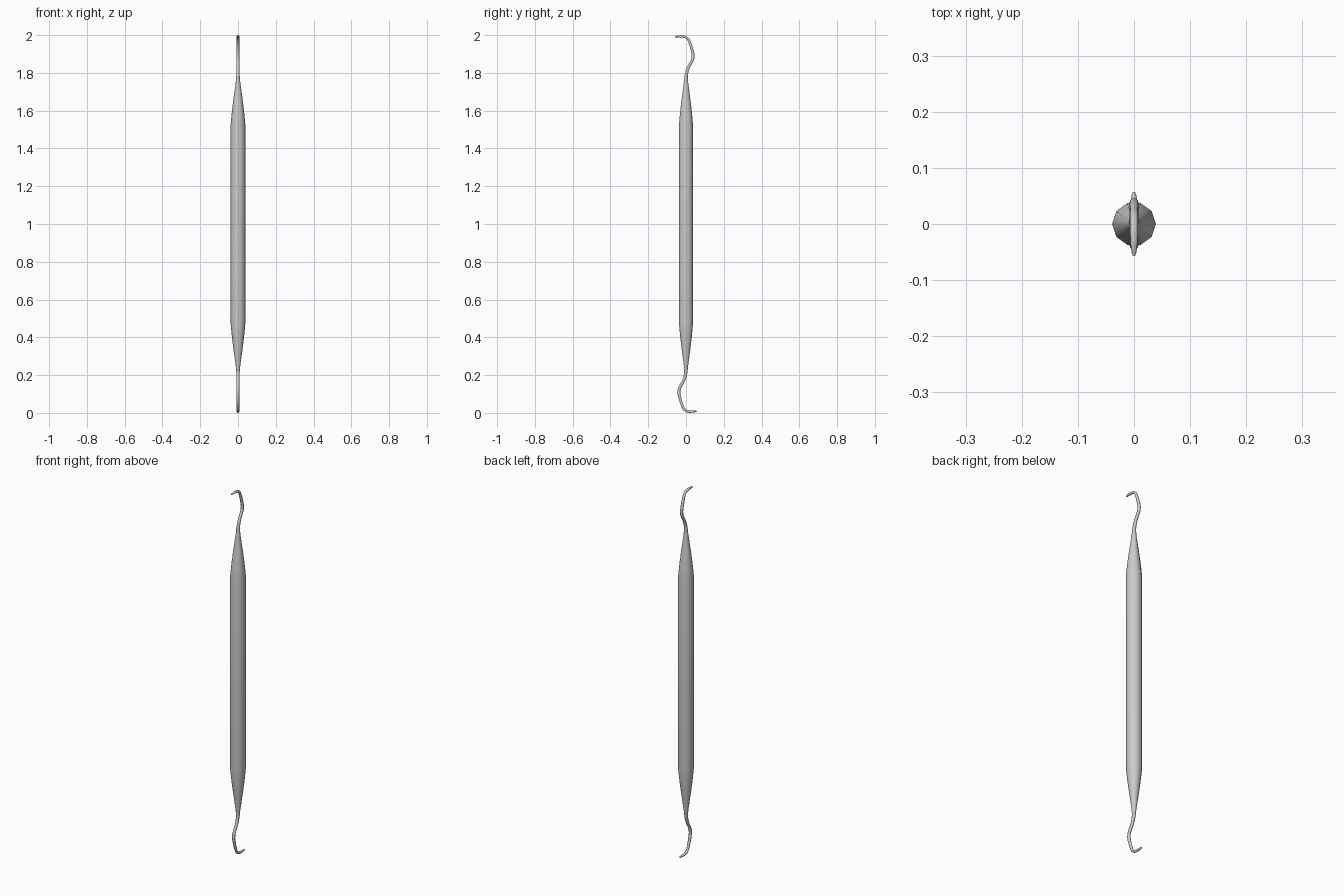
import bpy, math
from mathutils import Vector

if "Cube" in bpy.data.objects:
    bpy.data.objects.remove(bpy.data.objects["Cube"])

SIDES = 10

# Upper half of the centre line: y, z, radius
upper = [
    (0, 1.525, 0.039), (0, 1.58, 0.034), (0, 1.64, 0.027), (0, 1.70, 0.019),
    (0.0, 1.75, 0.012), (0.001, 1.785, 0.009), (0.006, 1.812, 0.0085),
    (0.016, 1.836, 0.008), (0.029, 1.858, 0.008), (0.037, 1.876, 0.008),
    (0.038, 1.893, 0.008), (0.034, 1.915, 0.008), (0.026, 1.943, 0.0075),
    (0.018, 1.966, 0.007), (0.010, 1.981, 0.007), (-0.003, 1.990, 0.007),
    (-0.018, 1.993, 0.007), (-0.036, 1.993, 0.006), (-0.050, 1.992, 0.0045),
    (-0.057, 1.991, 0.002),
]
# Lower half is the upper half turned half a revolution about x
path = [(-y, 2 - z, r) for y, z, r in reversed(upper)] + upper

# Sweep ten-sided rings along the path
verts, faces = [], []
for i, (y, z, r) in enumerate(path):
    a, b = path[max(i - 1, 0)], path[min(i + 1, len(path) - 1)]
    t = Vector((0, b[0] - a[0], b[1] - a[1])).normalized()
    n = Vector((0, t.z, -t.y))
    for k in range(SIDES):
        ang = 2 * math.pi * k / SIDES
        verts.append(Vector((0, y, z)) + r * (math.cos(ang) * Vector((1, 0, 0)) + math.sin(ang) * n))
for i in range(len(path) - 1):
    for k in range(SIDES):
        j = (k + 1) % SIDES
        p, q = i * SIDES, (i + 1) * SIDES
        faces.append((p + k, p + j, q + j, q + k))
# Blunt tips
faces.append(tuple(reversed(range(SIDES))))
faces.append(tuple(range(len(verts) - SIDES, len(verts))))

mesh = bpy.data.meshes.new("double_ended_pick")
mesh.from_pydata(verts, [], faces)
pick = bpy.data.objects.new("double_ended_pick", mesh)
bpy.context.collection.objects.link(pick)
bpy.context.view_layer.objects.active = pick
pick.select_set(True)
bpy.ops.object.shade_smooth_by_angle(angle=math.radians(40))
